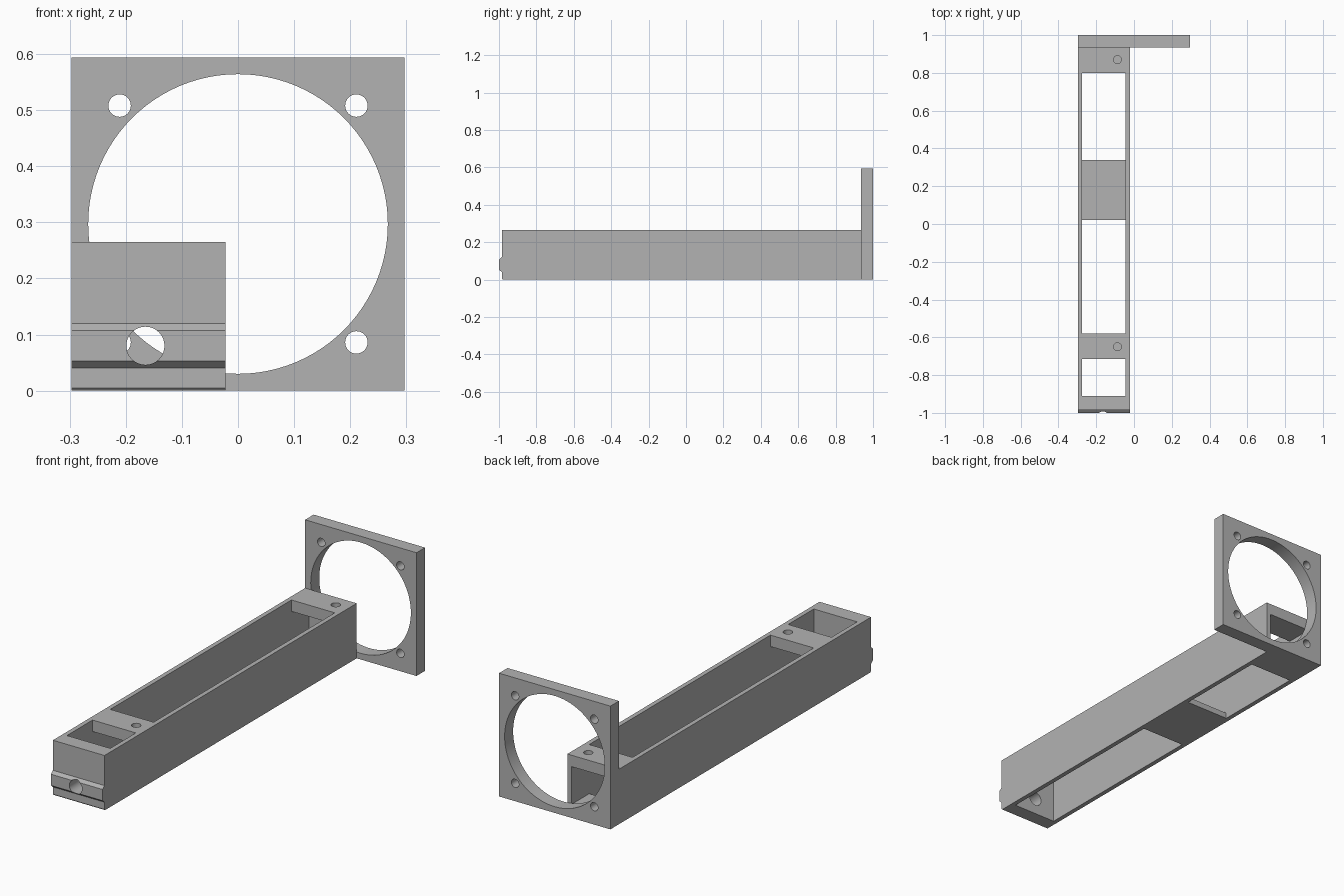
import bpy, bmesh, math
from mathutils import Matrix, Vector

cube = bpy.data.objects.get("Cube")
if cube:
    bpy.data.objects.remove(cube, do_unlink=True)

grey = bpy.data.materials.new("plain grey")
grey.use_nodes = True
GREY = (0.45, 0.45, 0.45, 1)
grey.diffuse_color = GREY
grey.node_tree.nodes["Principled BSDF"].inputs["Base Color"].default_value = GREY


def finish(name, bm):
    bmesh.ops.recalc_face_normals(bm, faces=bm.faces)
    mesh = bpy.data.meshes.new(name)
    bm.to_mesh(mesh)
    bm.free()
    mesh.materials.append(grey)
    obj = bpy.data.objects.new(name, mesh)
    bpy.context.collection.objects.link(obj)
    return obj


def box(name, x, y, z):
    """Box from (low, high) pairs on each axis."""
    bm = bmesh.new()
    bmesh.ops.create_cube(bm, size=1)
    for v in bm.verts:
        v.co = Vector([(lo + hi) / 2 + c * (hi - lo) for c, (lo, hi) in zip(v.co, (x, y, z))])
    return finish(name, bm)


def rod(name, centre, radius, depth, along_y=True, sides=32):
    bm = bmesh.new()
    turn = Matrix.Rotation(math.pi / 2, 4, 'X') if along_y else Matrix.Identity(4)
    bmesh.ops.create_cone(bm, cap_ends=True, segments=sides, radius1=radius, radius2=radius,
                          depth=depth, matrix=Matrix.Translation(centre) @ turn)
    return finish(name, bm)


def cut(obj, cutters):
    """Subtract each cutter, then discard it."""
    bpy.context.view_layer.objects.active = obj
    for c in cutters:
        c.hide_render = True
        mod = obj.modifiers.new("cut", 'BOOLEAN')
        mod.operation, mod.solver, mod.object = 'DIFFERENCE', 'EXACT', c
        bpy.ops.object.modifier_apply(modifier=mod.name)
        bpy.data.objects.remove(c, do_unlink=True)


def smooth(obj):
    bpy.ops.object.select_all(action='DESELECT')
    obj.select_set(True)
    bpy.context.view_layer.objects.active = obj
    bpy.ops.object.shade_smooth_by_angle(angle=math.radians(30))


LEFT, RIGHT = -0.297, -0.022
WALL = 0.022
FRONT, BACK, TOP = -0.985, 0.935, 0.265
inner = (LEFT + WALL, RIGHT - WALL)

# Beam: side profile with the front ridge, extruded across its width
profile = [(FRONT + 0.005, 0), (BACK, 0), (BACK, TOP), (FRONT, TOP), (FRONT, 0.12),
           (-1, 0.107), (-1, 0.053), (FRONT, 0.04), (FRONT, 0.005)]
bm = bmesh.new()
face = bm.faces.new([bm.verts.new((LEFT, y, z)) for y, z in profile])
side = bmesh.ops.extrude_face_region(bm, geom=[face])
bmesh.ops.translate(bm, vec=(RIGHT - LEFT, 0, 0),
                    verts=[g for g in side["geom"] if isinstance(g, bmesh.types.BMVert)])
beam = finish("hollow_beam", bm)

# Hollow core, top and bottom windows, front cable hole, blind screw holes
cutters = [box("core", inner, (-0.91, 1.1), (0.028, 0.21))]
for lo, hi in ((-0.91, -0.715), (-0.58, 0.80)):
    cutters.append(box("top_window", inner, (lo, hi), (0.15, 0.4)))
for lo, hi in ((-0.91, 0.02), (0.34, 0.80)):
    cutters.append(box("bottom_window", inner, (lo, hi), (-0.1, 0.1)))
cutters.append(rod("cable_hole", (-0.165, -0.95, 0.08), 0.034, 0.2))
for y in (-0.65, 0.87):
    cutters.append(rod("screw_hole", (-0.088, y, TOP), 0.021, 0.09, along_y=False))
cut(beam, cutters)
smooth(beam)

# Square mounting plate with a large round opening and four bolt holes
HALF = 0.297
plate = box("mounting_plate", (-HALF, HALF), (BACK, 1), (0, 2 * HALF))
cutters = [rod("round_opening", (0, 0.97, HALF), 0.267, 0.4, sides=96)]
for sx in (-1, 1):
    for sz in (-1, 1):
        cutters.append(rod("bolt_hole", (sx * 0.211, 0.97, HALF + sz * 0.211), 0.02, 0.4))
cut(plate, cutters)
smooth(plate)
